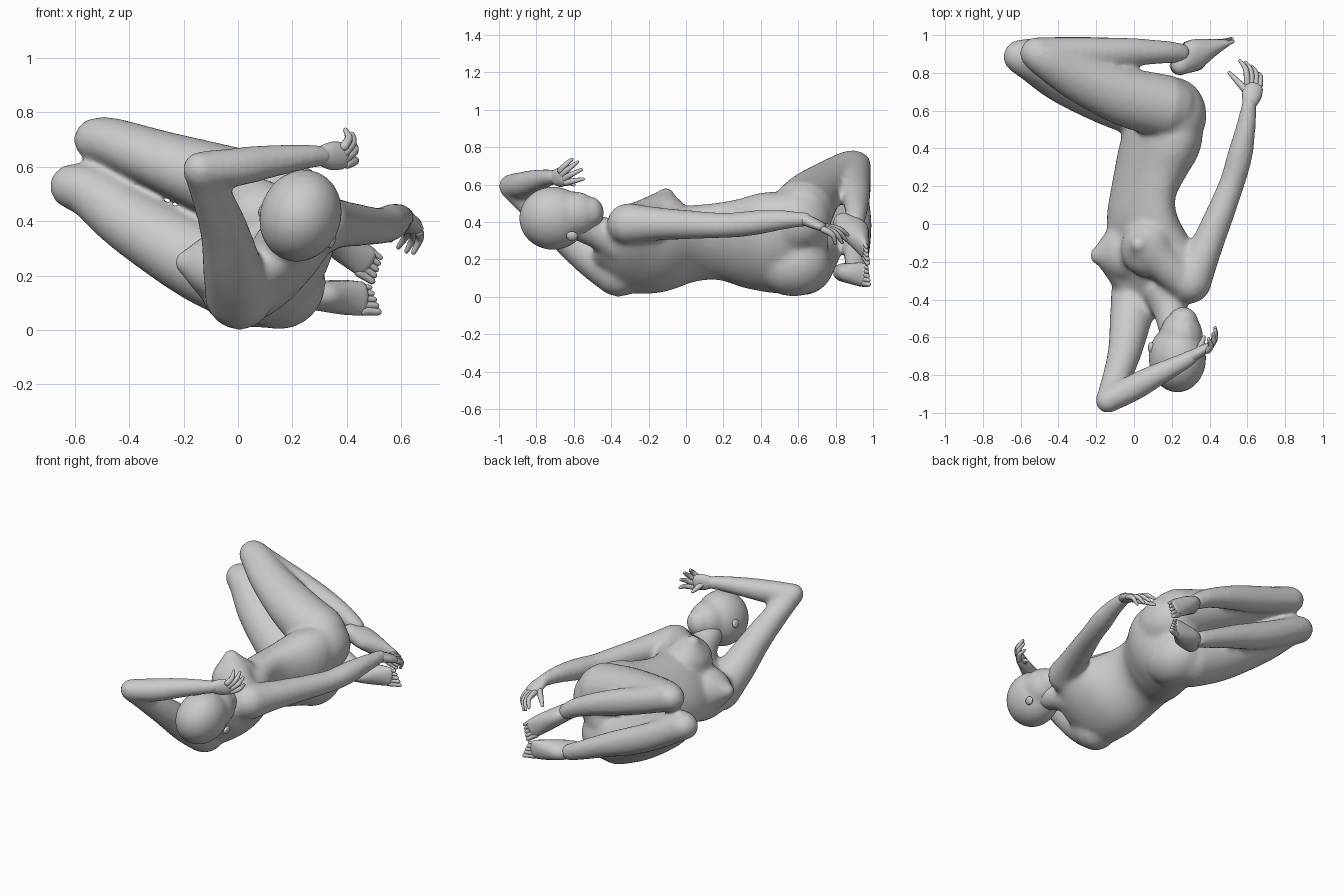
import bpy, bmesh
from math import cos, sin, pi, radians
from mathutils import Vector, Matrix

if "Cube" in bpy.data.objects:
    bpy.data.objects.remove(bpy.data.objects["Cube"])


def finish(bm, name):
    bmesh.ops.recalc_face_normals(bm, faces=bm.faces)
    me = bpy.data.meshes.new(name)
    bm.to_mesh(me)
    bm.free()
    for p in me.polygons:
        p.use_smooth = True
    ob = bpy.data.objects.new(name, me)
    bpy.context.collection.objects.link(ob)
    return ob


def fuse(ob, voxel, iterations):
    rm = ob.modifiers.new("fuse", 'REMESH')
    rm.mode = 'VOXEL'
    rm.voxel_size = voxel
    rm.use_smooth_shade = True
    sm = ob.modifiers.new("soften", 'SMOOTH')
    sm.iterations = iterations


def resample(secs, k=4):
    """Catmull-Rom curve through the sections."""
    out = []
    for i in range(len(secs) - 1):
        p = [Vector(secs[min(max(i + d, 0), len(secs) - 1)]) for d in (-1, 0, 1, 2)]
        for s in range(k):
            t = s / k
            out.append(0.5 * (2 * p[1] + (p[2] - p[0]) * t
                              + (2 * p[0] - 5 * p[1] + 4 * p[2] - p[3]) * t * t
                              + (3 * p[1] - p[0] - 3 * p[2] + p[3]) * t ** 3))
    return out + [Vector(secs[-1])]


def add_loft(bm, secs, angle=40, n=20):
    """Rounded tube through sections (x, y, z, half width, half depth, width angle in xz)."""
    secs = [tuple(s) + ((s[3],) if len(s) == 4 else ()) for s in secs]
    secs = resample([s + ((angle,) if len(s) == 5 else ()) for s in secs])
    pts = [Vector(s[:3]) for s in secs]
    rings = []
    last = len(secs) - 1
    for i, s in enumerate(secs):
        t = (pts[min(i + 1, last)] - pts[max(i - 1, 0)]).normalized()
        a = radians(s[5])
        side = Vector((cos(a), 0, sin(a)))
        u = (side - t * side.dot(t)).normalized()
        v = t.cross(u)
        steps = [(0, 1)]
        cap = [(0.5, 0.86), (0.87, 0.5), (0.98, 0.17)]
        if i == 0:
            steps = [(-d, k) for d, k in reversed(cap)] + steps
        if i == last:
            steps = steps + cap
        for d, k in steps:
            c = pts[i] + t * d * min(s[3], s[4])
            rings.append([bm.verts.new(c + u * s[3] * k * cos(2 * pi * j / n)
                                       + v * s[4] * k * sin(2 * pi * j / n)) for j in range(n)])
    for r0, r1 in zip(rings, rings[1:]):
        for j in range(n):
            bm.faces.new((r0[j], r0[(j + 1) % n], r1[(j + 1) % n], r1[j]))
    bm.faces.new(rings[0])
    bm.faces.new(rings[-1])


def add_ball(bm, c, r, tilt=0):
    m = Matrix.Translation(c) @ Matrix.Rotation(radians(tilt), 4, 'Y') @ Matrix.Diagonal((*r, 1))
    bmesh.ops.create_uvsphere(bm, u_segments=24, v_segments=16, radius=1, matrix=m)


body = bmesh.new()

# Twisted trunk, from the shoulders to the seat
add_loft(body, [(.16, -.40, .27, .19, .085, 40), (.14, -.30, .245, .285, .128, 40),
                (.09, -.15, .245, .27, .165, 45), (.045, .02, .283, .24, .145, 50),
                (.05, .17, .295, .234, .134, 55), (.10, .33, .285, .265, .168, 60),
                (.155, .48, .29, .29, .188, 63), (.16, .62, .30, .26, .14, 65)], n=32)
# Chest, blended up to the shoulders
for base, tip, sh in [((-.05, -.15, .23), (-.205, -.17, .25), (0, -.34, .16)),
                      ((.07, -.13, .41), (.02, -.105, .555), (.26, -.30, .40))]:
    b, t, s = Vector(base), Vector(tip), Vector(sh)
    add_ball(body, b, (.14, .155, .14))
    add_loft(body, [(*b, .15), (*b.lerp(t, .5), .115), (*b.lerp(t, .88), .05)])
    add_loft(body, [(*s, .095), (*s.lerp(b.lerp(t, .3), .5), .1), (*b.lerp(t, .4), .1)])
# Buttocks
for c in [(.212, .575, .405), (.15, .575, .175)]:
    add_ball(body, c, (.173, .202, .173))

# Neck
add_loft(body, [(.17, -.36, .30, .12), (.195, -.47, .345, .09), (.23, -.60, .40, .09)])

# Raised arm
add_loft(body, [(.005, -.36, .125, .128), (-.02, -.52, .23, .11), (-.055, -.70, .38, .088),
                (-.12, -.89, .55, .07), (-.138, -.935, .59, .069)])
add_loft(body, [(-.138, -.935, .59, .067), (0, -.865, .60, .072), (.12, -.80, .62, .062),
                (.25, -.735, .637, .048), (.31, -.70, .64, .041)])
# Arm along the side
add_loft(body, [(.297, -.31, .39, .114), (.37, -.15, .39, .09), (.45, .04, .385, .077),
                (.52, .22, .382, .068), (.56, .36, .395, .068), (.59, .50, .41, .055),
                (.61, .64, .415, .04)])

# Thighs, then shins
add_loft(body, [(.17, .62, .46, .17, .17), (-.05, .675, .54, .14, .157), (-.30, .775, .63, .107, .125),
                (-.46, .865, .69, .09, .1), (-.52, .905, .70, .084, .09)], angle=110)
add_loft(body, [(.07, .62, .17, .168, .17), (-.13, .675, .245, .145, .157), (-.38, .765, .39, .118, .127),
                (-.54, .85, .505, .095, .1), (-.607, .885, .528, .086, .09)], angle=125)
add_loft(body, [(-.52, .91, .70, .08), (-.32, .905, .63, .085), (-.15, .905, .575, .084),
                (0, .91, .525, .075), (.16, .91, .46, .062), (.25, .905, .405, .054)])
add_loft(body, [(-.605, .895, .528, .083), (-.40, .905, .415, .088), (-.22, .905, .33, .087),
                (-.06, .91, .265, .076), (.12, .91, .185, .062), (.23, .905, .137, .054)])

# Fuse into one smooth skin
fuse(finish(body, "body"), .014, 16)

# Head: skull, jaw, chin and nose fused
hb = bmesh.new()
add_ball(hb, (.23, -.71, .42), (.15, .183, .172), 20)
add_ball(hb, (.25, -.60, .44), (.115, .14, .125), 20)
add_ball(hb, (.26, -.515, .45), (.078, .077, .088), 20)
add_ball(hb, (.285, -.575, .54), (.016, .045, .022), 20)
fuse(finish(hb, "head"), .012, 12)

# Ears
for c in [(.09, -.655, .44), (.343, -.61, .325)]:
    bm = bmesh.new()
    add_ball(bm, c, (.014, .03, .026), 20)
    finish(bm, "ear")


def hand(name, wrist, palm, knuckles, tips, thumb, angle, lift):
    """Flat palm with four bent fingers and a thumb."""
    bm = bmesh.new()
    wrist, palm, thumb = Vector(wrist), Vector(palm), Vector(thumb)
    mid = (wrist + palm) / 2
    add_loft(bm, [(*wrist, .036, .032), (*mid, .052, .03), (*palm, .05, .024)], angle=angle, n=12)
    k0, k1 = map(Vector, knuckles)
    for i, tip in enumerate(tips):
        tip = Vector(tip)
        k = k0.lerp(k1, i / 3)
        bend = (k + tip) / 2 + Vector(lift)
        add_loft(bm, [(*k, .018), (*bend, .015), (*tip, .009)], angle=angle + 17, n=8)
    add_loft(bm, [(*mid, .024), (*((mid + thumb) / 2), .018), (*thumb, .01)], angle=angle + 17, n=8)
    finish(bm, name)


hand("raised_hand", (.30, -.705, .64), (.385, -.655, .64), ((.39, -.67, .675), (.40, -.64, .61)),
     [(.395, -.61, .735), (.42, -.58, .72), (.43, -.56, .68), (.43, -.55, .63)],
     (.37, -.60, .60), 85, (.015, -.005, 0))
hand("lowered_hand", (.61, .63, .415), (.635, .725, .375), ((.665, .735, .36), (.60, .745, .375)),
     [(.645, .80, .285), (.62, .835, .29), (.59, .855, .305), (.56, .865, .33)],
     (.505, .80, .335), -10, (.012, .015, .01))


def foot(name, secs, angle):
    """Flattened foot with a fan of five toes."""
    bm = bmesh.new()
    add_loft(bm, secs, angle=angle, n=16)
    end, prev = Vector(secs[-1][:3]), Vector(secs[-2][:3])
    d = (end - prev).normalized()
    a = radians(angle)
    s = Vector((cos(a), 0, sin(a)))
    for i in range(5):
        base = end + s * (i - 2) * .022
        tip = base + d * (.06 - .006 * i)
        r = .019 - .0015 * i
        add_loft(bm, [(*base, r), (*tip, r * .7)], angle=angle, n=8)
    finish(bm, name)


foot("upper_foot", [(.245, .84, .40, .05, .055), (.31, .89, .36, .055, .085),
                    (.40, .93, .30, .06, .052), (.47, .955, .25, .058, .024)], 55)
foot("lower_foot", [(.24, .84, .13, .05, .055), (.31, .89, .125, .057, .085),
                    (.39, .93, .12, .064, .052), (.455, .955, .115, .062, .024)], 95)
